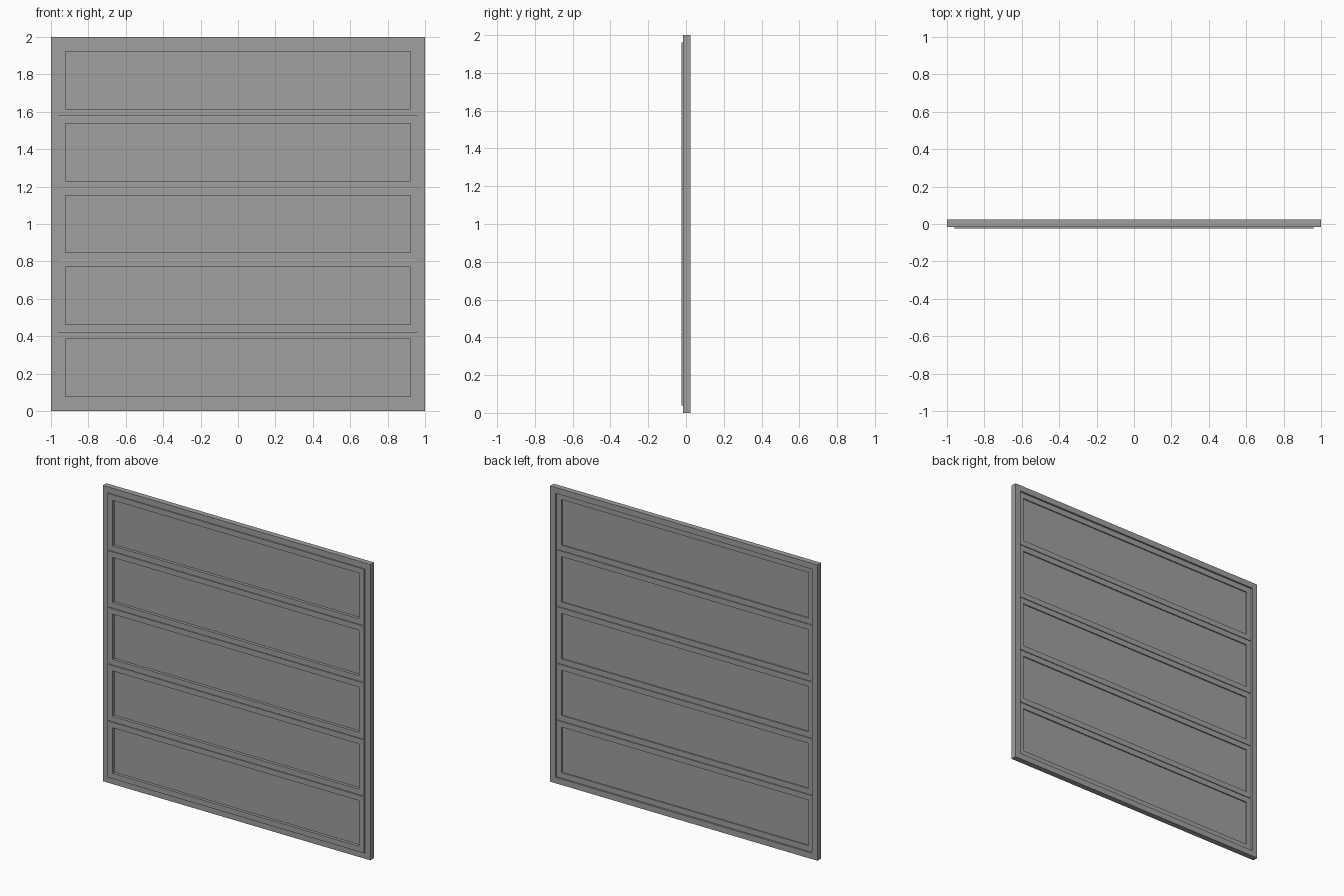
import bpy
import bmesh
from mathutils import Vector

if "Cube" in bpy.data.objects:
    bpy.data.objects.remove(bpy.data.objects["Cube"])

# Overall sizes
HALF = 1.0
BORDER = 0.04
BACK, FRAME_FRONT = 0.023, -0.015
PANEL_FRONT, PANEL_BACK = -0.023, 0.011
PANELS = 5
GAP = 0.004
MARGIN = 0.037

grey = bpy.data.materials.new("painted_grey")
grey.use_nodes = True
colour = (0.35, 0.35, 0.35, 1)
grey.diffuse_color = colour
grey.node_tree.nodes["Principled BSDF"].inputs["Base Color"].default_value = colour


def finish(name, bm):
    mesh = bpy.data.meshes.new(name)
    bmesh.ops.recalc_face_normals(bm, faces=bm.faces)
    bm.to_mesh(mesh)
    bm.free()
    mesh.materials.append(grey)
    obj = bpy.data.objects.new(name, mesh)
    bpy.context.collection.objects.link(obj)
    return obj


def box(bm, low, high):
    low, high = Vector(low), Vector(high)
    verts = bmesh.ops.create_cube(bm, size=1)["verts"]
    for v in verts:
        v.co = (low + high) / 2 + v.co * (high - low)


def recess(bm, side, depth):
    """Sink a bordered rectangle into the face on the given y side."""
    bm.normal_update()
    face = max(bm.faces, key=lambda f: f.normal.y * side * f.calc_area())
    bmesh.ops.inset_region(bm, faces=[face], thickness=MARGIN, use_even_offset=True)
    inner = bmesh.ops.extrude_discrete_faces(bm, faces=[face])["faces"][0]
    for v in inner.verts:
        v.co.y -= side * depth


# Outer frame: a slab with the middle of its front and back joined as an opening
bm = bmesh.new()
box(bm, (-HALF, FRAME_FRONT, 0), (HALF, BACK, 2 * HALF))
bm.normal_update()
faces = [f for f in bm.faces if abs(f.normal.y) > 0.9]
for face in faces:
    bmesh.ops.inset_region(bm, faces=[face], thickness=BORDER, use_even_offset=True)
edges = [e for f in faces for e in f.edges]
bmesh.ops.delete(bm, geom=faces, context='FACES_ONLY')
bmesh.ops.bridge_loops(bm, edges=edges)
finish("outer_frame", bm)

# Stacked horizontal panels, recessed deeply in front and lightly behind
step = (2 * HALF - 2 * BORDER) / PANELS
for i in range(PANELS):
    z = BORDER + i * step
    low = z + (GAP / 2 if i else 0)
    high = z + step - (GAP / 2 if i < PANELS - 1 else 0)
    bm = bmesh.new()
    box(bm, (BORDER - HALF, PANEL_FRONT, low), (HALF - BORDER, PANEL_BACK, high))
    recess(bm, -1, 0.02)
    recess(bm, 1, 0.008)
    finish(f"door_panel_{i + 1}", bm)
